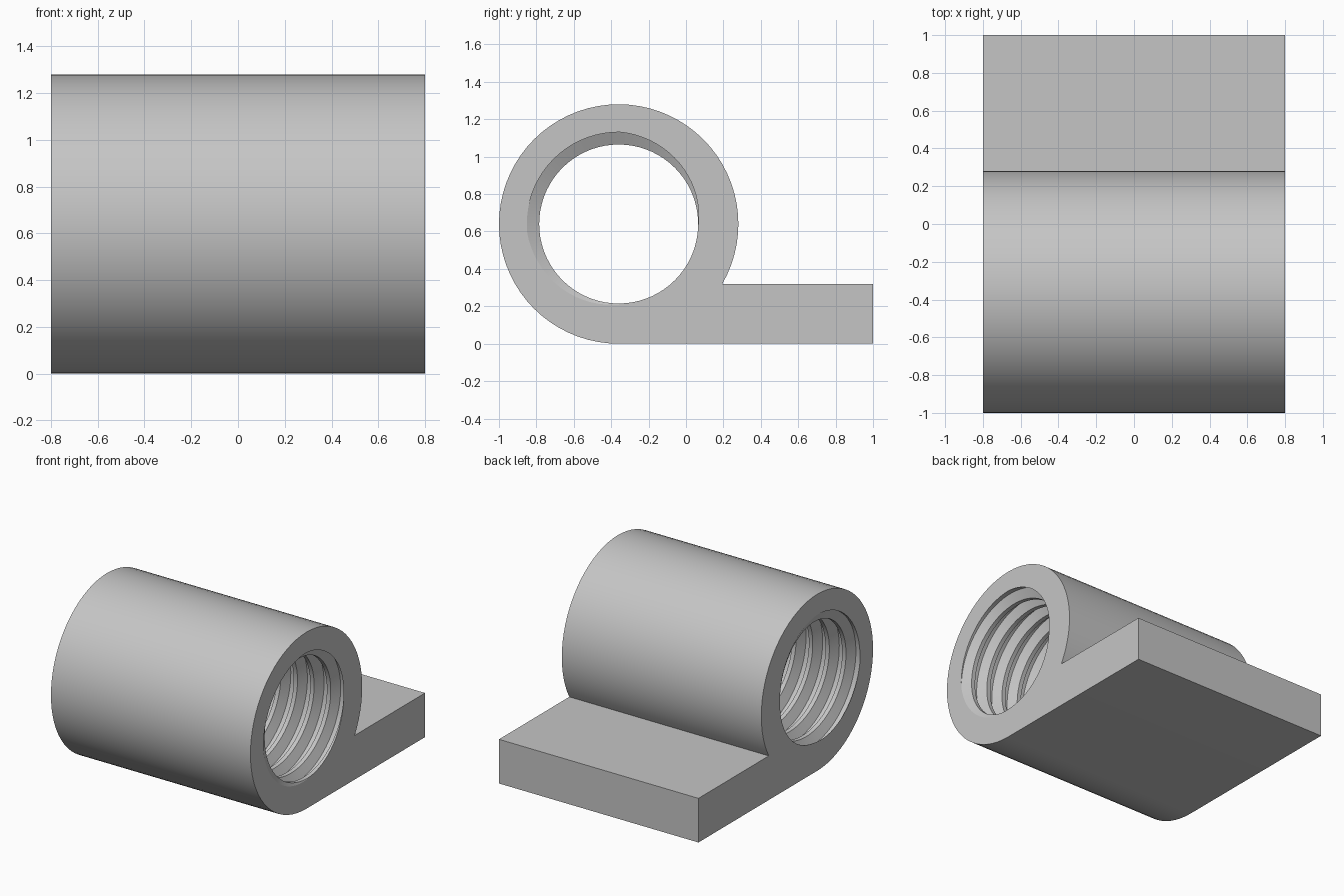
import bpy, bmesh
from math import cos, sin, pi, radians

cube = bpy.data.objects.get("Cube")
if cube:
    bpy.data.objects.remove(cube, do_unlink=True)

HALF = 0.8                # half width along x
CY, CZ, R = -0.36, 0.64, 0.64
LUG_H = 0.32
MINOR, MAJOR = 0.425, 0.491
TURNS = 12
PITCH = 2 * HALF / TURNS
STEPS = 72

grey = bpy.data.materials.new("plain grey")
grey.use_nodes = True
grey.diffuse_color = (0.56, 0.56, 0.56, 1)
grey.node_tree.nodes["Principled BSDF"].inputs["Base Color"].default_value = (0.56, 0.56, 0.56, 1)


def make_object(name, bm):
    bmesh.ops.recalc_face_normals(bm, faces=bm.faces[:])
    mesh = bpy.data.meshes.new(name)
    bm.to_mesh(mesh)
    bm.free()
    mesh.materials.append(grey)
    obj = bpy.data.objects.new(name, mesh)
    bpy.context.collection.objects.link(obj)
    return obj


# Barrel and flat lug as one extruded side profile
bm = bmesh.new()
profile = [(CY + R * cos(radians(a)), CZ + R * sin(radians(a))) for a in range(-30, 271, 5)]
profile += [(1, 0), (1, LUG_H)]
face = bm.faces.new([bm.verts.new((-HALF, y, z)) for y, z in profile])
extruded = bmesh.ops.extrude_face_region(bm, geom=[face])["geom"]
bmesh.ops.translate(bm, vec=(2 * HALF, 0, 0),
                    verts=[g for g in extruded if isinstance(g, bmesh.types.BMVert)])
body = make_object("threaded_barrel_with_lug", bm)

# Threaded rod: a trapezoid thread wound along the barrel axis
bm = bmesh.new()
thread = [(0, MINOR), (0.25, MAJOR), (0.52, MAJOR), (0.77, MINOR)]
reach = (TURNS // 2 + 2) * STEPS
columns = {}
for k in range(-reach, reach + 1):
    a = 2 * pi * k / STEPS
    columns[k] = [bm.verts.new((PITCH * (k / STEPS - u) + 0.0004,
                                CY + r * cos(a), CZ + r * sin(a))) for u, r in thread]
for k in range(-reach, reach):
    left, right = columns[k][:], columns[k + 1][:]
    if k - STEPS >= -reach:      # join to the previous turn
        left.append(columns[k - STEPS][0])
        right.append(columns[k + 1 - STEPS][0])
    for i in range(len(left) - 1):
        bm.faces.new((left[i], left[i + 1], right[i + 1], right[i]))
# Trim both ends square and cap them
for side in (-1, 1):
    bmesh.ops.bisect_plane(bm, geom=bm.verts[:] + bm.edges[:] + bm.faces[:],
                           plane_co=(side * (HALF + 0.0403), 0, 0),
                           plane_no=(side, 0, 0), clear_outer=True)
bmesh.ops.holes_fill(bm, edges=[e for e in bm.edges if e.is_boundary], sides=0)
cutter = make_object("thread_cutter", bm)
cutter.hide_render = True

# Cut the threaded bore
cut = body.modifiers.new("threaded bore", "BOOLEAN")
cut.operation = "DIFFERENCE"
cut.solver = "EXACT"
cut.object = cutter
bpy.ops.object.select_all(action="DESELECT")
body.select_set(True)
bpy.context.view_layer.objects.active = body
bpy.ops.object.modifier_apply(modifier=cut.name)
bpy.data.objects.remove(cutter, do_unlink=True)
bpy.ops.object.shade_smooth_by_angle(angle=radians(25))
